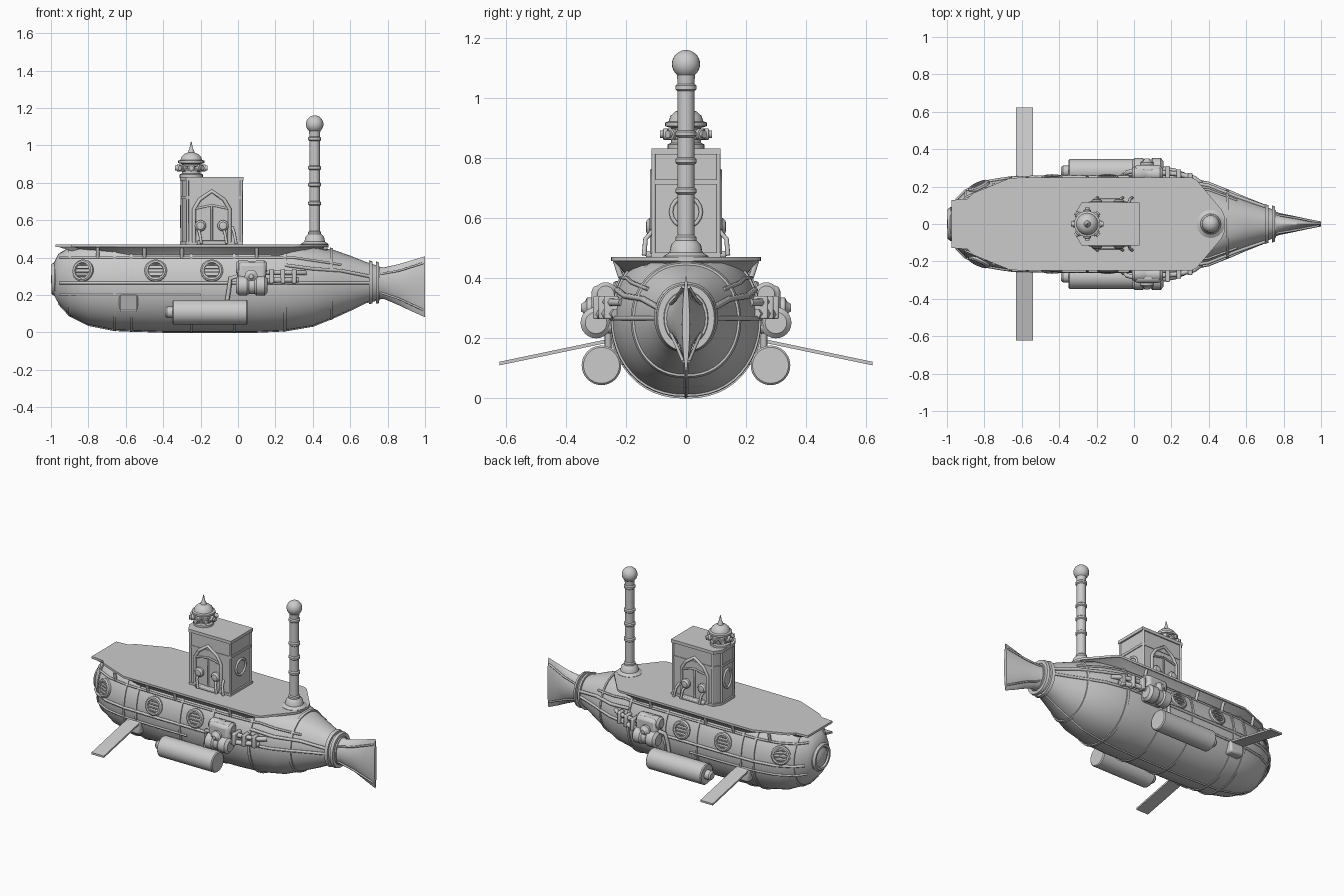
import bpy, math
from mathutils import Vector

if "Cube" in bpy.data.objects:
    bpy.data.objects.remove(bpy.data.objects["Cube"])

# ---------- helpers ----------
def make(name, verts, faces, angle=35):
    me = bpy.data.meshes.new(name)
    me.from_pydata([tuple(v) for v in verts], [], faces)
    me.validate()
    ob = bpy.data.objects.new(name, me)
    bpy.context.collection.objects.link(ob)
    me.shade_smooth()
    me.set_sharp_from_angle(angle=math.radians(angle))
    return ob

def loft(name, rings, angle=35):
    n = len(rings[0])
    verts = [p for r in rings for p in r]
    faces = [(i*n+j, i*n+(j+1) % n, (i+1)*n+(j+1) % n, (i+1)*n+j)
             for i in range(len(rings)-1) for j in range(n)]
    faces += [tuple(reversed(range(n))), tuple(range((len(rings)-1)*n, len(rings)*n))]
    return make(name, verts, faces, angle)

def lathe(name, loc, axis, profile, n=24):
    """profile: (radius, distance along axis)"""
    q = Vector((0, 0, 1)).rotation_difference(Vector(axis).normalized())
    rings = [[Vector(loc) + q @ Vector((r*math.cos(2*math.pi*k/n), r*math.sin(2*math.pi*k/n), h))
              for k in range(n)] for r, h in profile]
    return loft(name, rings)

def tube(name, pts, r, cyclic=False):
    cu = bpy.data.curves.new(name, 'CURVE')
    cu.dimensions = '3D'
    cu.bevel_depth, cu.bevel_resolution, cu.use_fill_caps = r, 1, True
    sp = cu.splines.new('POLY')
    sp.points.add(len(pts)-1)
    for p, v in zip(sp.points, pts):
        p.co = (*v, 1)
    sp.use_cyclic_u = cyclic
    ob = bpy.data.objects.new(name, cu)
    bpy.context.collection.objects.link(ob)
    return ob

def prism(name, outline, z0, z1, top_scale=1.0):
    c = sum(p[0] for p in outline)/len(outline)
    return loft(name, [[(x, y, z0) for x, y in outline],
                       [(c+(x-c)*top_scale, y*top_scale, z1) for x, y in outline]])

def box(name, x0, x1, y0, y1, z0, z1, bevel=0.006):
    y0, y1 = sorted((y0, y1))
    ob = prism(name, [(x0, y0), (x1, y0), (x1, y1), (x0, y1)], z0, z1)
    m = ob.modifiers.new('bevel', 'BEVEL')
    m.width, m.segments = bevel, 2
    return ob

# ---------- hull: x, half width, bottom, top ----------
ST = [(-.985, .075, .2, .37), (-.96, .115, .155, .42), (-.9, .175, .09, .47), (-.8, .222, .04, .5),
      (-.66, .245, .012, .515), (-.4, .25, .003, .52), (.1, .25, .003, .52), (.25, .245, .01, .51),
      (.4, .215, .035, .48), (.5, .175, .075, .445), (.6, .132, .12, .41), (.68, .1, .16, .378),
      (.76, .072, .178, .352)]

def dims(x):
    for a, b in zip(ST, ST[1:]):
        if x <= b[0]:
            t = max(0, (x-a[0])/(b[0]-a[0]))
            return [a[i]+(b[i]-a[i])*t for i in (1, 2, 3)]
    return ST[-1][1:]

def pt(x, a, off=0.0):
    w, zb, zt = dims(x)
    c, s = math.cos(a), math.sin(a)
    y = (w+off)*math.copysign(abs(c)**.88, c)
    return Vector((x, y, min(.456, (zb+zt)/2 + ((zt-zb)/2+off)*s)))

def ring(x, off=0.0, n=48):
    return [pt(x, 2*math.pi*k/n, off) for k in range(n)]

def side_angle(x, z):
    w, zb, zt = dims(x)
    return math.asin(max(-1, min(1, (z-(zb+zt)/2)/((zt-zb)/2))))

def side(x, z, s, off=0.0):
    p = pt(x, side_angle(x, z), off)
    return Vector((p.x, p.y*s, z))

loft('hull', [ring(s[0]) for s in ST], 40)

# ribs round the hull and the tail collars
for x, w, o in [(-.9, .012, .005), (-.66, .014, .006), (-.57, .014, .006), (-.25, .014, .006), (-.02, .014, .006),
                (.25, .016, .007), (.5, .014, .007), (.71, .018, .014), (.745, .016, .02)]:
    loft('hull_rib', [ring(x-w/2, -.004), ring(x-w/2, o), ring(x+w/2, o), ring(x+w/2, -.004)])

# keel strip
tube('keel', [pt(s[0], -math.pi/2, .0) for s in ST[1:]], .006)

# nose window
lathe('nose_rim', (-.97, 0, .285), (-1, 0, 0), [(.09, -.02), (.09, .012), (.08, .026), (.066, .026), (.062, .014)])
lathe('nose_glass', (-.97, 0, .285), (-1, 0, 0), [(.064, 0), (.06, .016), (.04, .026), (.012, .03)])

# fish tail fin: flared in height, tapering in width
loft('tail_fin', [[(x, w*math.copysign(abs(math.cos(a))**p, math.cos(a)), zc+h*math.sin(a))
                   for a in [2*math.pi*k/24 for k in range(24)]]
                  for x, w, zc, h, p in [(.74, .072, .265, .088, 1), (.78, .058, .263, .084, 1.2),
                                         (.86, .042, .255, .11, 1.6), (.93, .027, .249, .137, 1.8),
                                         (1.0, .012, .244, .163, 1.5)]], 50)
for s in (-1, 1):
    for z1 in (.37, .244, .12):
        tube('tail_fin_ray', [(.76, s*.05, .262+(z1-.244)*.4), (.86, s*.034, .254+(z1-.244)*.6), (.99, s*.009, z1)], .006)

# ---------- deck ----------
half = [(-.975, .128), (-.89, .135), (-.86, .165), (-.66, .247), (-.3, .25), (.31, .248), (.335, .235), (.47, .075), (.485, .04)]
outline = [(x, -y) for x, y in half] + [(x, y) for x, y in reversed(half)]
prism('deck', outline, .456, .47)
loft('deck_flare', [[(-.2+(x+.2)*k, y*k, z) for x, y in outline]
                    for k, z in [(.8, .405), (.87, .43), (.96, .452), (.985, .458)]])

# ---------- conning tower ----------
tw = [(-.3, -.06), (-.27, -.108), (.018, -.108), (.018, .108), (-.27, .108), (-.3, .06)]
def tower_part(name, z0, z1, k):
    prism(name, [(-.14+(x+.14)*k, y*k) for x, y in tw], z0, z1)
tower_part('tower', .46, .82, 1)
tower_part('tower_roof', .812, .832, 1.07)
tower_part('tower_band', .712, .728, 1.035)
tower_part('tower_base', .465, .485, 1.06)
for x, y in tw:
    tube('tower_corner', [(x, y, .47), (x, y, .82)], .008)
for s in (-1, 1):
    # pointed doorway with frame, round lights and steps
    y = s*.112
    arch = [(-.235, y, .48), (-.235, y, .66), (-.205, y, .71), (-.14, y, .755), (-.075, y, .71), (-.045, y, .66), (-.045, y, .48)]
    tube('door_frame', arch, .01)
    tube('door_post', [(-.14, y, .48), (-.14, y, .68)], .006)
    tube('door_bar', [(-.235, y, .66), (-.14, y, .68), (-.045, y, .66)], .006)
    for x in (-.2, -.08):
        lathe('tower_lamp', (x, s*.1, .57), (0, s, 0), [(.03, 0), (.03, .022), (.02, .032), (.006, .034)], 16)
    for x in (-.215, -.08, -.03):
        tube('tower_bracket', [(x, s*.108, .56), (x+.01, s*.135, .53), (x+.02, s*.14, .475)], .008)
    box('door_step', -.22, -.06, s*.1, s*.135, .468, .49)
tube('rear_window', [(.02, .05*math.cos(k*math.pi/8), .62+.05*math.sin(k*math.pi/8)) for k in range(16)], .008, True)
tube('front_window', [(-.302, .04*math.cos(k*math.pi/8), .62+.06*math.sin(k*math.pi/8)) for k in range(16)], .008, True)

# lantern turret with spike
lathe('turret', (-.25, 0, 0), (0, 0, 1),
      [(.062, .825), (.062, .845), (.05, .85), (.05, .9), (.07, .906), (.07, .918), (.058, .922), (.052, .94),
       (.035, .955), (.018, .961), (.014, .975), (.009, .985), (.002, 1.02)])
for z in (.862, .885):
    lathe('turret_ring', (-.25, 0, z), (0, 0, 1), [(.045, 0), (.064, .001), (.064, .011), (.045, .012)])
for k in range(8):
    a = k*math.pi/4
    d = (math.cos(a), math.sin(a), 0)
    lathe('turret_lamp', (-.25+d[0]*.045, d[1]*.045, .879), d, [(.019, 0), (.019, .03), (.013, .032), (.013, .042)], 12)

# ---------- periscope ----------
prof = [(.075, .455), (.075, .472), (.055, .485), (.05, .51), (.036, .525)]
for z in (.53, .69, .79, .88, 1.035):
    prof += [(.028, z-.012), (.035, z-.006), (.035, z+.006), (.028, z+.012)]
prof += [(.047*math.cos(a), 1.113+.047*math.sin(a)) for a in [math.radians(d) for d in range(-50, 90, 12)]]
lathe('periscope', (.41, 0, 0), (0, 0, 1), prof)

# ---------- parts on both sides ----------
for s in (-1, 1):
    # stringers along the hull
    xs = [-.95+i*.05 for i in range(34)]
    tube('side_rail', [side(x, .265, s, .002) for x in xs], .009)
    tube('lower_rail', [side(x, .2, s, .002) for x in xs[:16]], .007)
    tube('upper_rail', [side(x, .4-max(0, x-.3)*.15, s, .002) for x in xs[:31]], .007)
    tube('rear_stay', [side(.25, .36, s, .004), side(.4, .34, s, .004), side(.55, .33, s, .004), side(.7, .3, s, .004)], .01)
    # barred portholes
    for x in (-.83, -.44, -.14):
        z = .33
        p = side(x, z, s)
        tx = (side(x+.03, z, s)-side(x-.03, z, s)).normalized()
        tz = (side(x, z+.03, s)-side(x, z-.03, s)).normalized()
        nrm = tx.cross(tz)*(-s)
        if nrm.y*s < 0:
            nrm = -nrm
        lathe('porthole', p, nrm, [(.06, -.015), (.06, .006), (.052, .013), (.042, .013), (.04, .003)])
        for k in (-.03, -.01, .01, .03):
            h = math.sqrt(.045**2-k*k)
            tube('porthole_bar', [p+tz*k-tx*h+nrm*.01, p+tz*k+tx*h+nrm*.01], .004)
    # deck brackets
    for x in (-.75, -.5, -.3, .1):
        tube('deck_bracket', [(x, s*.235*(.9 if x < -.7 else 1), .455), side(x, .4, s, .002)], .01)
    # ballast tank
    lathe('side_tank', (-.35, s*.282, .108), (1, 0, 0), [(.06, 0), (.066, .006), (.066, .396), (.06, .402)], 32)
    lathe('tank_nozzle', (-.39, s*.282, .108), (1, 0, 0), [(.022, 0), (.03, .01), (.03, .045)], 16)
    for x in (-.28, -.02):
        box('tank_mount', x-.02, x+.02, s*.19, s*.27, .11, .15)
    # diving fin
    box('fin_mount', -.635, -.535, s*.2, s*.262, .12, .2, .012)
    loft('diving_fin', [[(-.63, s*y, z-.006), (-.54, s*y, z-.006), (-.54, s*y, z+.006), (-.63, s*y, z+.006)]
                        for y, z in ((.22, .198), (.622, .114))])
    # engine block with cylinders and pipes
    box('engine', 0, .15, s*.22, s*.315, .215, .375, .02)
    lathe('engine_upper', (-.01, s*.268, .345), (1, 0, 0), [(.028, 0), (.04, .012), (.04, .06), (.034, .07), (.034, .1), (.04, .11), (.04, .15), (.028, .165)])
    lathe('engine_lower', (-.012, s*.3, .25), (1, 0, 0), [(.036, 0), (.052, .014), (.052, .06), (.044, .07), (.044, .1), (.052, .11), (.052, .155), (.036, .17)])
    lathe('engine_face', (.07, s*.3, .3), (0, s, 0), [(.035, 0), (.035, .03), (.022, .036), (.012, .05)], 16)
    tube('exhaust_top', [(.14, s*.275, .32), (.24, s*.268, .32), (.32, s*.245, .318), (.36, s*.215, .318)], .014)
    tube('exhaust_low', [(.14, s*.295, .275), (.22, s*.28, .28), (.32, s*.235, .28)], .016)
    for x in (.18, .24, .3):
        box('exhaust_clamp', x-.012, x+.012, s*.225, s*(.31-(x-.18)*.3), .262, .34)
    tube('feed_pipe', [(.0, s*.285, .3), (-.04, s*.275, .29), (-.05, s*.26, .22), (-.06, s*.26, .16)], .012)
